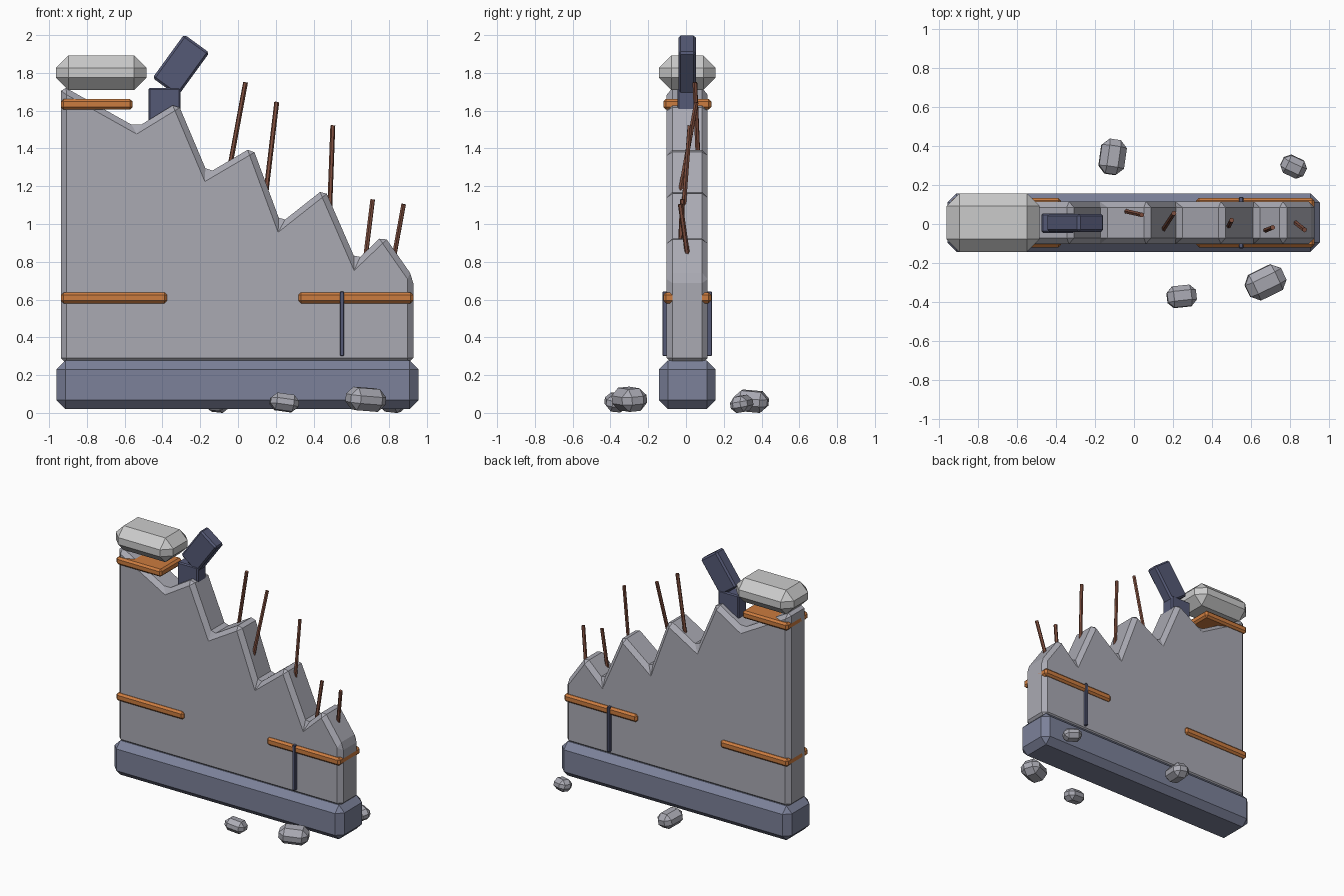
import bpy, bmesh
from math import radians
from mathutils import Vector, Matrix, Euler

if "Cube" in bpy.data.objects:
    bpy.data.objects.remove(bpy.data.objects["Cube"])


def material(name, rgb):
    m = bpy.data.materials.new(name)
    m.diffuse_color = (*rgb, 1)
    m.use_nodes = True
    m.node_tree.nodes["Principled BSDF"].inputs["Base Color"].default_value = m.diffuse_color
    return m


FOOTING = material("dark_concrete", (0.20, 0.22, 0.32))
CONCRETE = material("concrete", (0.40, 0.40, 0.45))
PALE = material("pale_concrete", (0.55, 0.55, 0.56))
STEEL = material("dark_steel", (0.09, 0.10, 0.18))
ORANGE = material("orange_paint", (0.60, 0.20, 0.05))
RUST = material("rust", (0.22, 0.08, 0.05))


def finish(name, bm, mat, bevel=0):
    bmesh.ops.recalc_face_normals(bm, faces=bm.faces)
    mesh = bpy.data.meshes.new(name)
    bm.to_mesh(mesh)
    bm.free()
    mesh.materials.append(mat)
    ob = bpy.data.objects.new(name, mesh)
    bpy.context.collection.objects.link(ob)
    if bevel:
        mod = ob.modifiers.new("chamfer", 'BEVEL')
        mod.width = bevel
        mod.segments = 1
        mod.limit_method = 'ANGLE'
        mod.angle_limit = radians(20)
    return ob


def block(name, centre, size, mat, bevel=0, rot=(0, 0, 0)):
    bm = bmesh.new()
    bmesh.ops.create_cube(bm, size=1, matrix=Matrix.Diagonal((*size, 1)))
    ob = finish(name, bm, mat, bevel)
    ob.location = centre
    ob.rotation_euler = Euler([radians(a) for a in rot])
    return ob


def span(name, x, y, z, mat, bevel=0):
    c = [(a + b) / 2 for a, b in (x, y, z)]
    s = [b - a for a, b in (x, y, z)]
    return block(name, c, s, mat, bevel)


def rod(name, low, top, radius, mat):
    low, top = Vector(low), Vector(top)
    d = top - low
    low = low - d.normalized() * 0.05  # sink the foot into the slab
    d = top - low
    bm = bmesh.new()
    bmesh.ops.create_cone(bm, cap_ends=True, segments=6, radius1=radius,
                          radius2=radius, depth=d.length)
    ob = finish(name, bm, mat)
    ob.location = (low + top) / 2
    ob.rotation_euler = d.to_track_quat('Z', 'Y').to_euler()
    return ob


# Footing
span("footing", (-0.96, 0.955), (-0.143, 0.157), (0.02, 0.278), FOOTING, 0.047)

# Broken wall slab with jagged top
profile = [(-0.937, 0.26), (0.928, 0.26), (0.928, 0.717), (0.77, 0.943),
           (0.625, 0.805), (0.458, 1.188), (0.226, 1.005), (0.077, 1.408),
           (-0.161, 1.268), (-0.32, 1.644), (-0.537, 1.511), (-0.937, 1.735)]
bm = bmesh.new()
face = bm.faces.new([bm.verts.new((x, -0.102, z)) for x, z in profile])
out = bmesh.ops.extrude_face_region(bm, geom=[face])
bmesh.ops.translate(bm, vec=(0, 0.217, 0),
                    verts=[g for g in out["geom"] if isinstance(g, bmesh.types.BMVert)])
finish("wall_slab", bm, CONCRETE, 0.03)

# Cap stone
span("cap_stone", (-0.963, -0.485), (-0.143, 0.157), (1.71, 1.892), PALE, 0.065)

# Orange bands through the wall
for name, x, z in (("upper_band", (-0.937, -0.558), (1.605, 1.662)),
                   ("left_band", (-0.937, -0.375), (0.58, 0.638)),
                   ("right_band", (0.32, 0.928), (0.58, 0.638))):
    span(name, x, (-0.12, 0.134), z, ORANGE, 0.014)

# Thin upright strip crossing the right band
span("strap", (0.54, 0.562), (-0.125, 0.138), (0.302, 0.642), STEEL, 0.003)

# Bent steel post
span("post_stub", (-0.475, -0.305), (-0.045, 0.055), (1.45, 1.72), STEEL, 0.008)
block("post_bent_top", (-0.302, 0.006, 1.84), (0.165, 0.092, 0.285), STEEL, 0.012,
      (0, 36, 0))

# Reinforcing rods
rods = [((-0.04, 0.065, 1.32), (0.04, 0.047, 1.75)),
        ((0.152, -0.025, 1.20), (0.205, 0.055, 1.645)),
        ((0.487, -0.01, 1.12), (0.502, 0.02, 1.522)),
        ((0.682, -0.03, 0.88), (0.713, -0.018, 1.13)),
        ((0.832, 0.005, 0.86), (0.877, -0.03, 1.105))]
for i, (low, top) in enumerate(rods):
    rod(f"reinforcing_rod_{i + 1}", low, top, 0.013, RUST)

# Rubble: centre, size, rotation
rubble = [((-0.11, 0.345, 0.062), (0.18, 0.13, 0.11), (6, 5, 82)),
          ((0.82, 0.295, 0.048), (0.13, 0.10, 0.085), (8, 6, -25)),
          ((0.245, -0.372, 0.055), (0.15, 0.11, 0.09), (-6, 8, 6)),
          ((0.676, -0.300, 0.072), (0.205, 0.145, 0.12), (5, 4, 26))]
for i, (c, s, r) in enumerate(rubble):
    block(f"rubble_{i + 1}", c, s, CONCRETE, min(s) * 0.33, r)
